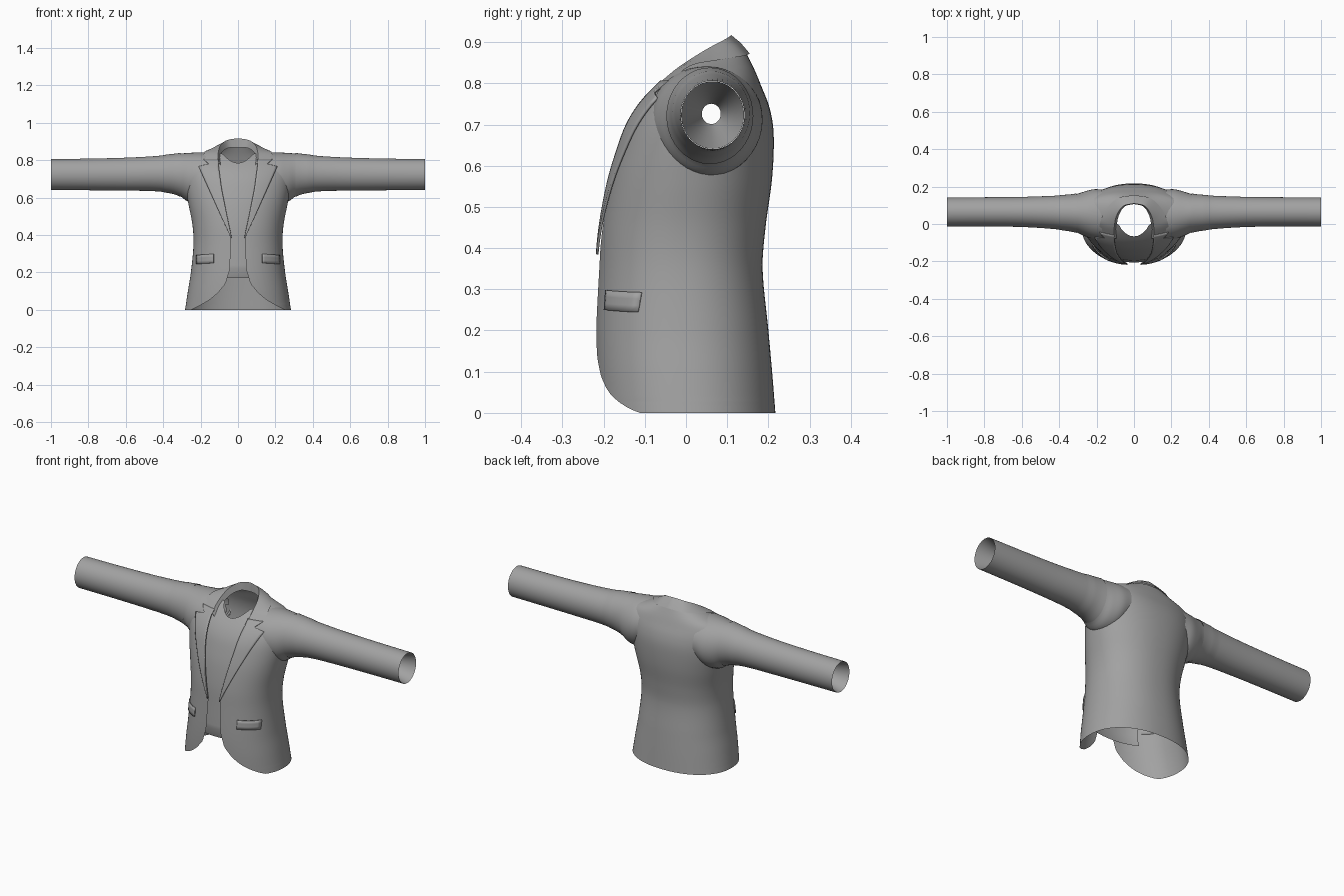
import bpy, bmesh, math

if "Cube" in bpy.data.objects:
    bpy.data.objects.remove(bpy.data.objects["Cube"])

N = 2.2  # superellipse exponent of the torso section

# height: half width, front y, back y
TORSO = [(0, .283, -.215, .217), (.1, .268, -.22, .209), (.2, .252, -.22, .2),
         (.35, .238, -.212, .186), (.45, .243, -.205, .193), (.56, .264, -.187, .208),
         (.64, .28, -.165, .213), (.7, .289, -.143, .211), (.75, .294, -.112, .2),
         (.79, .288, -.075, .184), (.82, .25, -.042, .172), (.84, .185, -.015, .163),
         (.87, .11, .005, .148)]
# x: front y, back y, bottom z, top z
SLEEVE = [(.17, -.085, .185, .60, .842), (.22, -.08, .185, .575, .841), (.27, -.062, .172, .58, .838),
          (.31, -.044, .16, .608, .835), (.36, -.034, .154, .625, .829), (.45, -.024, .149, .635, .82),
          (.6, -.015, .144, .638, .812), (.8, -.012, .142, .64, .807), (1, -.012, .141, .641, .805)]
# height: half gap of the front opening
EDGE = [(0, .25), (.007, .235), (.025, .2), (.05, .155), (.09, .107), (.14, .066), (.215, .044),
        (.39, .036), (.5, .06), (.65, .09), (.78, .107), (.87, .1)]
# height: outer edge of the lapel, with its notch
LAPEL = [(.385, .038), (.765, .21), (.779, .155), (.805, .187)]


def interp(table, t, smooth=True):
    """Interpolate the rows of a table at key t."""
    t = min(max(t, table[0][0]), table[-1][0])
    i = max(k for k in range(len(table) - 1) if table[k][0] <= t)
    a, b = table[i], table[i + 1]
    p, q = table[max(i - 1, 0)], table[min(i + 2, len(table) - 1)]
    h = b[0] - a[0]
    s = (t - a[0]) / h
    out = []
    for k in range(1, len(a)):
        if smooth:
            m0 = (b[k] - p[k]) / (b[0] - p[0]) * h
            m1 = (q[k] - a[k]) / (q[0] - a[0]) * h
            out.append((2*s**3 - 3*s*s + 1) * a[k] + (s**3 - 2*s*s + s) * m0
                       + (3*s*s - 2*s**3) * b[k] + (s**3 - s*s) * m1)
        else:
            out.append(a[k] + (b[k] - a[k]) * s)
    return out


def front(x, z, out=0.0):
    """Point on the front of the torso, pushed outward."""
    w, f, b = interp(TORSO, z)
    u = min(abs(x) / w, 1)
    return (x, (f + b) / 2 - (b - f) / 2 * (1 - u ** N) ** (1 / N) - out, z)


def in_torso(v):
    if v.z > .87:
        return False
    w, f, b = interp(TORSO, v.z)
    return (abs(v.x) / w) ** N + (abs(v.y - (f + b) / 2) * 2 / (b - f)) ** N < .94


def in_sleeve(v):
    if v.x < .18:
        return False
    f, b, lo, hi = interp(SLEEVE, v.x)
    return ((v.y - (f + b) / 2) * 2 / (b - f)) ** 2 + ((v.z - (lo + hi) / 2) * 2 / (hi - lo)) ** 2 < .9


cloth = bpy.data.materials.new("grey_cloth")
cloth.diffuse_color = (.36, .36, .36, 1)
cloth.use_nodes = True
cloth.node_tree.nodes["Principled BSDF"].inputs["Base Color"].default_value = cloth.diffuse_color


def sheet(name, rows, closed=False, hidden=None, mirror=True, thick=0):
    """Skin a grid of points into a smooth surface."""
    bm = bmesh.new()
    g = [[bm.verts.new(p) for p in r] for r in rows]
    for r0, r1 in zip(g, g[1:]):
        n = len(r0)
        for j in range(n if closed else n - 1):
            k = (j + 1) % n
            bm.faces.new((r0[j], r0[k], r1[k], r1[j]))
    if hidden:
        dead = [f for f in bm.faces if all(hidden(v.co) for v in f.verts)]
        bmesh.ops.delete(bm, geom=dead, context='FACES')
    bmesh.ops.remove_doubles(bm, verts=bm.verts, dist=.0002)
    bmesh.ops.recalc_face_normals(bm, faces=bm.faces)
    me = bpy.data.meshes.new(name)
    bm.to_mesh(me)
    bm.free()
    me.materials.append(cloth)
    ob = bpy.data.objects.new(name, me)
    bpy.context.collection.objects.link(ob)
    if thick:
        m = ob.modifiers.new("thickness", 'SOLIDIFY')
        m.thickness, m.offset = thick, 0
    if mirror:
        ob.modifiers.new("mirror", 'MIRROR')
    bpy.ops.object.select_all(action='DESELECT')
    ob.select_set(True)
    bpy.context.view_layer.objects.active = ob
    bpy.ops.object.shade_smooth_by_angle(angle=math.radians(40))
    return ob


def span(a, b, n):
    return [a + (b - a) * i / n for i in range(n + 1)]


# body: half shell from the front edge round to the centre back
zs = sorted(set(span(0, .87, 58) + [.007, .025]))
rows = []
for z in zs:
    w, f, b = interp(TORSO, z)
    x0 = min(interp(EDGE, z, False)[0], w * .97)
    row = []
    for a in span(math.asin((x0 / w) ** (N / 2)), math.pi, 40):
        s, c = math.sin(a), math.cos(a)
        row.append((w * max(s, 0) ** (2 / N) if a < math.pi - 1e-6 else 0,
                    (f + b) / 2 - (b - f) / 2 * math.copysign(abs(c) ** (2 / N), c), z))
    rows.append(row)
sheet("jacket_body", rows, hidden=in_sleeve)


# shoulder cap and sleeve
def ring(x, grow=0.0):
    f, b, lo, hi = interp(SLEEVE, x)
    return [(x, (f + b) / 2 + ((b - f) / 2 + grow) * math.cos(a),
             (lo + hi) / 2 + ((hi - lo) / 2 + grow) * math.sin(a))
            for a in (2 * math.pi * i / 40 for i in range(40))]


sheet("shoulder", [ring(x) for x in span(.17, .312, 14)], True, in_torso)
sheet("sleeve", [ring(x, .003 if x < .4 else .001) for x in span(.308, 1, 36)], True)

# funnel shaped sleeve lining
cy, cz = .06, .727
lining = []
for t in span(0, 1, 4):
    lining.append([(1 - .2 * t, cy + (y - cy) * (1 - .7 * t), cz + (z - cz) * (1 - .7 * t))
                   for _, y, z in ring(1)])
sheet("sleeve_lining", lining, True)

# lapel with notch
lz = sorted(span(.385, .765, 24) + [.772, .779, .787, .796, .805])
lapel = []
for z in lz:
    xi, xo = interp(EDGE, z, False)[0], interp(LAPEL, z, False)[0]
    lapel.append([front(x, z, .007) for x in span(xi - .002, xo, 8)])
sheet("lapel", lapel, thick=.006)

# folded collar: inner stand, fold line, outer edge
FOLD = [(0, 0, .11, .917), (1, .058, .095, .907), (2, .093, .045, .88), (3, .106, -.02, .838),
        (4, .106, front(.106, .79, .009)[1], .79)]
FALL = [(0, 0, .155, .872), (1, .09, .137, .866), (2, .152, .075, .856), (3, .18, .01, .842),
        (4, .187, front(.187, .805, .009)[1], .803)]
collar = []
for t in span(0, 4, 24):
    p, q = interp(FOLD, t), interp(FALL, t)
    stand = (p[0] * .88, p[1] - .003 * (4 - t) / 4, p[2] - .05 + .008 * t)
    puff = .008 * min(1, (4 - t))
    mid = [(a + b) / 2 for a, b in zip(p, q)]
    mid[2] += puff * .5
    collar.append([stand, p, mid, q])
sheet("collar", collar)

# inner shirt front with a scooped neckline and a turned hem
shirt = []
for x in span(-.16, .16, 32):
    top = min(.785 + .06 * (x / .09) ** 2, .835)
    if abs(x) > .1:
        top -= (abs(x) - .1) * .6
    col = [front(x, z, -.014) for z in span(.22, top, 30)]
    h = front(x, .17, -.03)
    shirt.append([h] + col)
sheet("shirt_front", shirt, mirror=False)

# pocket flap
flap = [[front(x, z - .06 * (x - .13), .004) for x in span(.13, .222, 8)] for z in span(.25, .298, 3)]
sheet("pocket_flap", flap, thick=.006)
